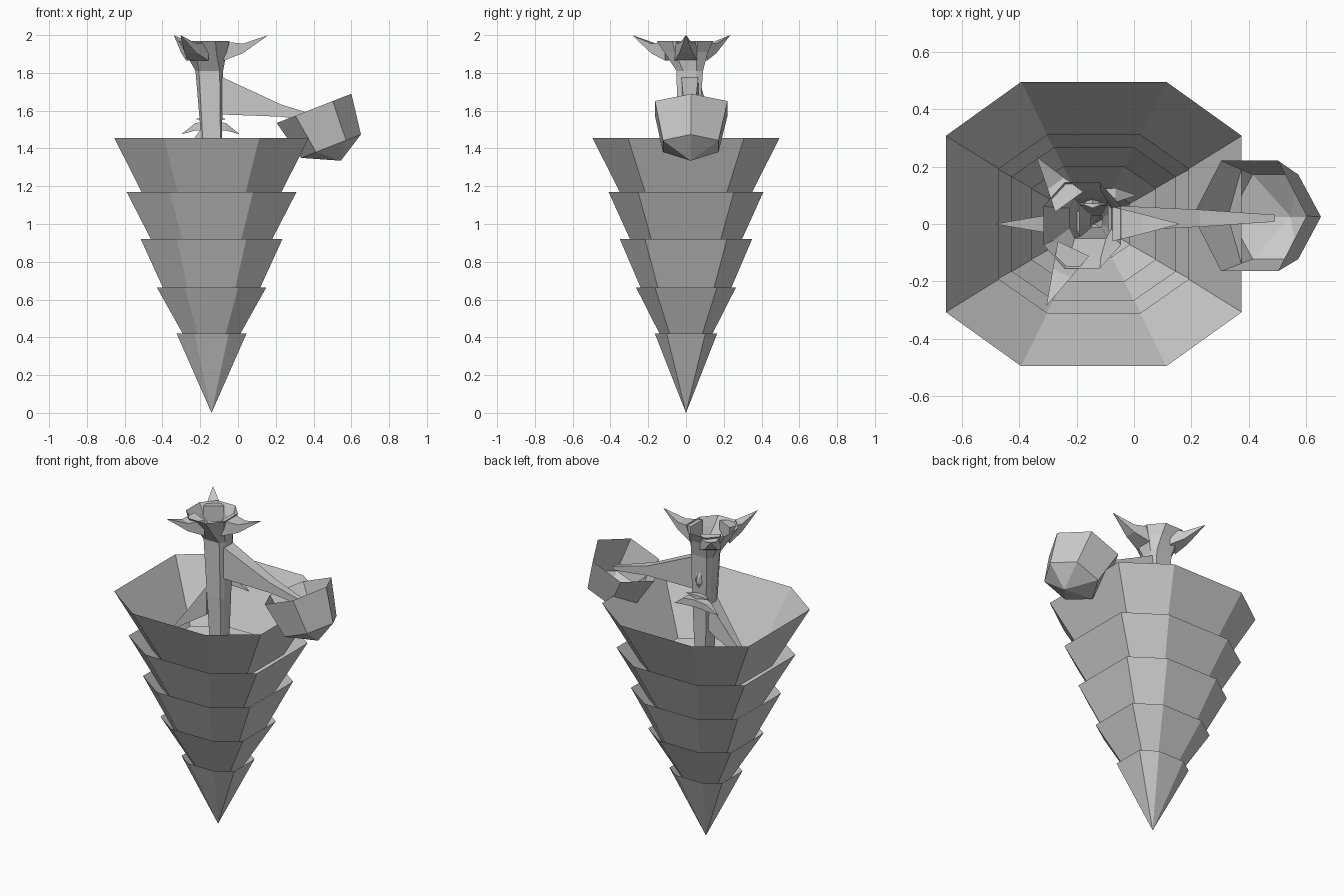
import bpy, bmesh, math
from mathutils import Vector

if "Cube" in bpy.data.objects:
    bpy.data.objects.remove(bpy.data.objects["Cube"])

CX = -0.14  # axis of the cone


def loft(name, rings, cap_start=False, cap_end=False):
    """Skin a list of equal-sized rings; a one-point ring makes a tip."""
    bm = bmesh.new()
    vs = [[bm.verts.new(p) for p in r] for r in rings]
    for a, b in zip(vs, vs[1:]):
        n = max(len(a), len(b))
        for i in range(n):
            j = (i + 1) % n
            if len(b) == 1:
                bm.faces.new((a[i], a[j], b[0]))
            else:
                bm.faces.new((a[i], a[j], b[j], b[i]))
    if cap_start:
        bm.faces.new(vs[0])
    if cap_end:
        bm.faces.new(vs[-1])
    bmesh.ops.recalc_face_normals(bm, faces=bm.faces)
    me = bpy.data.meshes.new(name)
    bm.to_mesh(me)
    bm.free()
    ob = bpy.data.objects.new(name, me)
    bpy.context.collection.objects.link(ob)
    return ob


def octagon(cx, cy, z, hx, hy, fx=0.49, fy=0.62):
    """Eight-sided ring; fx and fy set the lengths of the flat sides."""
    pts = [(hx, hy * fy), (hx * fx, hy), (-hx * fx, hy), (-hx, hy * fy)]
    pts += [(-x, -y) for x, y in pts]
    return [(cx + x, cy + y, z) for x, y in pts]


def box_ring(c, side, up, w, h):
    c, side, up = Vector(c), Vector(side), Vector(up)
    return [c + side * w * a + up * h * b
            for a, b in ((1, 1), (-1, 1), (-1, -1), (1, -1))]


# Foliage tiers: open frustums, each tucked into the one below
tiers = [(1.455, 0.515, 0.495, 1.09, 0.33, 0.31),
         (1.17, 0.45, 0.41, 0.85, 0.285, 0.265),
         (0.92, 0.375, 0.35, 0.57, 0.215, 0.20),
         (0.665, 0.29, 0.265, 0.37, 0.125, 0.115)]
for i, (z1, x1, y1, z0, x0, y0) in enumerate(tiers):
    loft(f"foliage_tier_{i + 1}", [octagon(CX, 0, z1, x1, y1), octagon(CX, 0, z0, x0, y0)])
loft("foliage_tip", [octagon(CX, 0, 0.42, 0.185, 0.165), [(CX, 0, 0)]])

# Hollow trunk flaring into a cup at the top
loft("trunk", [
    octagon(-0.13, 0.01, 0.45, 0.02, 0.02, 0.8, 0.5),
    octagon(-0.14, 0.01, 1.455, 0.055, 0.055, 0.85, 0.5),
    octagon(-0.152, 0.02, 1.81, 0.073, 0.07, 0.75, 0.5),
    octagon(-0.17, 0.0, 1.91, 0.11, 0.115, 0.5, 0.5),
    octagon(-0.18, -0.005, 1.97, 0.135, 0.15, 0.45, 0.45)])

# Root claws around the cup
for i, tip in enumerate([(0.16, 0.0), (-0.34, 0.235), (-0.305, -0.285)]):
    c = Vector((-0.17, 0, 0))
    d = Vector((tip[0], tip[1], 0)) - c
    length = d.length
    d.normalize()
    s = Vector((-d.y, d.x, 0))
    rings = [box_ring(c + d * r + Vector((0, 0, z)), s, (0, 0, 1), w, h)
             for r, z, w, h in ((0.095, 1.915, 0.06, 0.05),
                                (length * 0.6, 1.93, 0.035, 0.025))]
    loft(f"root_{i + 1}", rings + [[c + d * length + Vector((0, 0, 2.0))]], cap_start=True)

# Side branches
Y, Z = (0, 1, 0), (0, 0, 1)
loft("right_branch", [box_ring((-0.09, 0.02, 1.68), Y, Z, 0.045, 0.10),
                      box_ring((0.23, 0.02, 1.60), Y, Z, 0.03, 0.032),
                      box_ring((0.49, 0.02, 1.54), Y, Z, 0.012, 0.012)],
     cap_start=True, cap_end=True)
loft("left_branch", [box_ring((-0.19, 0, 1.42), Y, Z, 0.045, 0.09),
                     box_ring((-0.34, 0, 1.27), Y, Z, 0.025, 0.04),
                     [(-0.485, 0, 1.13)]], cap_start=True)

# Hexagonal leaf clump: an open cup around the end of the right branch
u = Vector((0.93, 0, 0.365)).normalized()


def hexagon(c, r, ry):
    return [Vector(c) + u * r * math.cos(a) + Vector((0, ry * math.sin(a), 0))
            for a in (k * math.pi / 3 for k in range(6))]


loft("leaf_clump", [hexagon((0.4025, 0.028, 1.612), 0.2125, 0.222),
                    hexagon((0.4925, 0.025, 1.412), 0.17, 0.17),
                    [(0.545, 0.025, 1.335)]])

# Face on the back of the trunk: nose, lip and drooping moustache
loft("nose", [[(-0.145 + 0.033 * math.cos(a), 0.07, 1.68 + 0.085 * math.sin(a))
               for a in (k * math.pi / 3 + math.pi / 6 for k in range(6))],
              [(-0.145, 0.105, 1.64)]])
for s, side in ((-1, "left"), (1, "right")):
    loft(f"moustache_{side}", [
        box_ring((-0.145, 0.09, 1.52), Y, Z, 0.03, 0.022),
        box_ring((-0.145 + s * 0.08, 0.10, 1.515), Y, Z, 0.025, 0.02),
        [(-0.145 + s * 0.155, 0.10, 1.475)]], cap_start=True)
    loft(f"lip_{side}", [box_ring((-0.145, 0.08, 1.555), Y, Z, 0.025, 0.012),
                         [(-0.145 + s * 0.085, 0.09, 1.556)]], cap_start=True)
